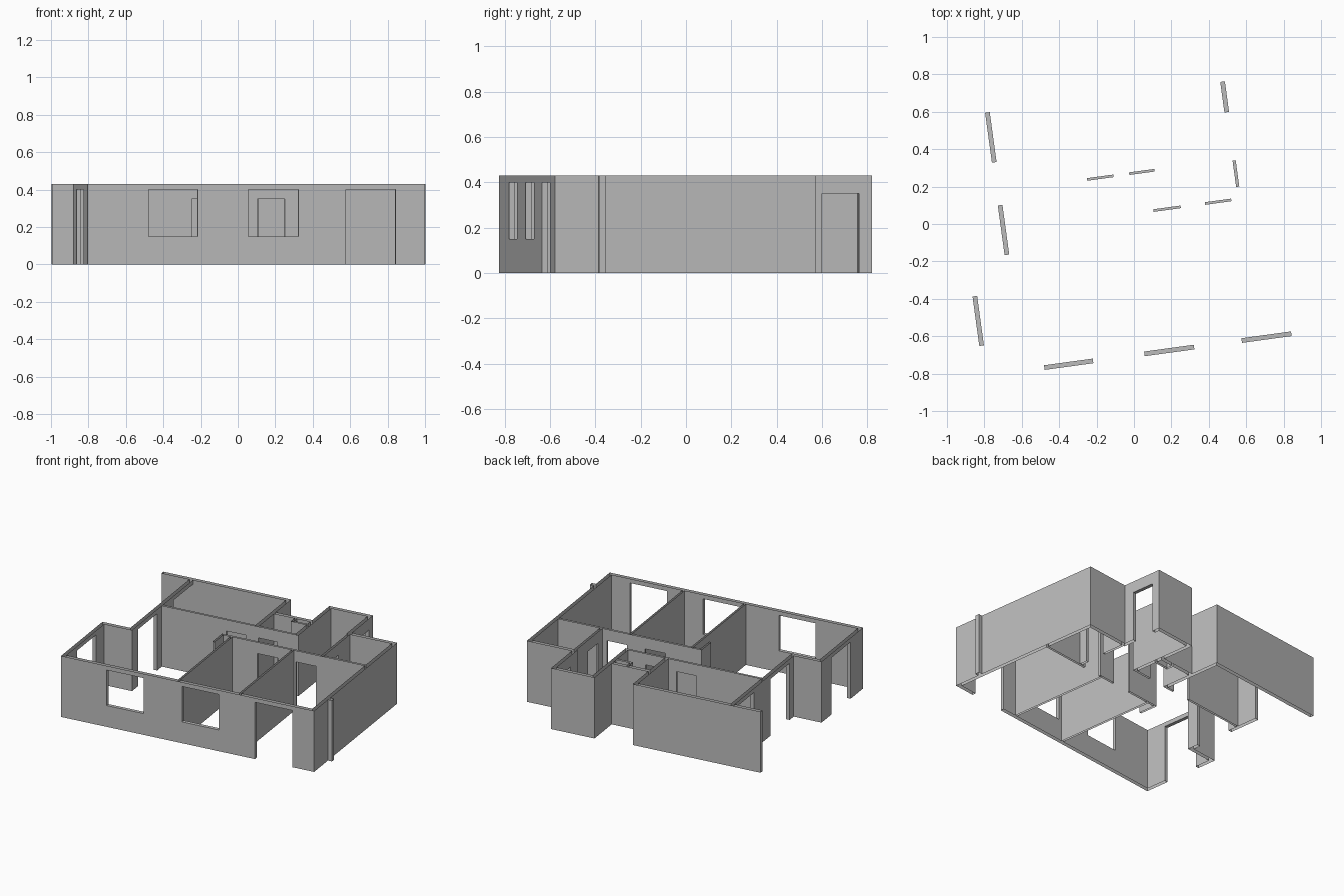
import bpy, bmesh, math
from mathutils import Matrix

if bpy.data.objects.get("Cube"):
    bpy.data.objects.remove(bpy.data.objects["Cube"], do_unlink=True)

ANGLE = math.radians(7.8)      # the plan is turned slightly
H = 0.43                       # wall height
T, P = 0.025, 0.014            # outer wall and partition thickness
DOOR, TALL, SILL = 0.35, 0.40, 0.15

plaster = bpy.data.materials.new("wall_grey")
plaster.use_nodes = True
GREY = (0.5, 0.5, 0.5, 1)
plaster.diffuse_color = GREY
plaster.node_tree.nodes["Principled BSDF"].inputs["Base Color"].default_value = GREY

# Plan lines shared by several walls
FRONT, BACK = -0.708, 0.724
LEFT, RIGHT = -0.908, 0.911
INNER_LEFT, HALL = -0.708, 0.585
RECESS, COURT, ANNEX = -0.128, 0.508, 0.452
NORTH, SOUTH = 0.277, 0.064    # corridor sides
BLOCK, BLOCK_BACK = 0.273, 0.748


def across(u0, u1, v, t=T):
    """Wall running along u, its back side at v."""
    return (u0, u1, v - t, v)


def along(u, v0, v1, t=T):
    """Wall running along v, its right side at u."""
    return (u - t, u, v0, v1)


# Footprints (u0, u1, v0, v1) by part
parts = {
    "front_wall": [across(LEFT, RIGHT, FRONT + T)],
    "right_wall": [along(RIGHT, FRONT, ANNEX)],
    "right_wall_fin": [(RIGHT, 0.94, -0.515, -0.485)],
    "left_wall": [along(LEFT + T, FRONT, RECESS), across(LEFT, INNER_LEFT + T, RECESS)],
    "recessed_left_wall": [along(INNER_LEFT + T, RECESS - T, BACK)],
    "back_wall": [across(LEFT, 0.01, BACK)],
    "court_walls": [along(0.01, NORTH - P, BACK), across(0.01, BLOCK + T, COURT)],
    "back_block_walls": [along(BLOCK + T, NORTH - P, BLOCK_BACK),
                         across(BLOCK, HALL, BLOCK_BACK)],
    "hall_wall": [along(HALL, ANNEX - T, BLOCK_BACK), along(HALL, SOUTH, ANNEX, 0.017)],
    "annex_back_wall": [across(HALL - T, RIGHT, ANNEX)],
    "north_corridor_wall": [across(INNER_LEFT, BLOCK, NORTH, P)],
    "south_corridor_wall": [across(-0.145, RIGHT, SOUTH, P)],
    "living_room_partition": [along(-0.065, FRONT, SOUTH, P)],
    "bedroom_partition": [along(0.376, FRONT, SOUTH, P)],
    "niche_return": [along(-0.131, -0.07, SOUTH, P)],
    "service_shaft": [along(0.174, 0.43, COURT, P), across(0.16, BLOCK, 0.444, P)],
}

# Openings (u0, u1, v0, v1, z0, z1)
openings = [(a, b, FRONT, FRONT + T, z, TALL)
            for a, b, z in ((-0.579, -0.316, SILL), (-0.039, 0.229, SILL), (0.486, 0.754, 0))]
openings += [(u, u + T, a, b, 0, TALL)
             for u, a, b in ((LEFT, -0.534, -0.267), (INNER_LEFT, -0.071, 0.197),
                             (INNER_LEFT, 0.428, 0.697))]
openings += [(HALL - T, HALL, a, b, 0, DOOR) for a, b in ((0.525, 0.69), (0.122, 0.264))]
openings += [(a, b, v - P, v, 0, DOOR)
             for a, b, v in ((-0.216, -0.074, NORTH), (0.011, 0.148, NORTH),
                             (0.113, 0.26, SOUTH), (0.391, 0.533, SOUTH))]

# Grid of cells bounded by every plan line
boxes = [(name, b) for name, bs in parts.items() for b in bs]
footprints = [b for _, b in boxes] + openings


def levels(i):
    return sorted({round(b[k], 4) for b in footprints for k in (i, i + 1)})


us, vs, zs = levels(0), levels(2), [0, SILL, DOOR, TALL, H]


def inside(b, u, v):
    return b[0] < u < b[1] and b[2] < v < b[3]


def mid(line, i):
    return (line[i] + line[i + 1]) / 2


owner = {}
for i in range(len(us) - 1):
    for j in range(len(vs) - 1):
        u, v = mid(us, i), mid(vs, j)
        name = next((n for n, b in boxes if inside(b, u, v)), None)
        if name:
            cuts = [o for o in openings if inside(o, u, v)]
            for k in range(len(zs) - 1):
                if not any(o[4] < mid(zs, k) < o[5] for o in cuts):
                    owner[i, j, k] = name


def build(name):
    """Skin one part's cells wherever they meet open air; tops and feet stay open."""
    bm = bmesh.new()
    for cell in [c for c, n in owner.items() if n == name]:
        for axis in range(3):
            for side in (0, 1):
                near = list(cell)
                near[axis] += 2 * side - 1
                outer = axis == 2 and not 0 <= near[2] < len(zs) - 1
                if tuple(near) in owner or outer:
                    continue
                ring = []
                for a, b in ((0, 0), (1, 0), (1, 1), (0, 1)):
                    idx = list(cell)
                    idx[axis] += side
                    idx[(axis + 1) % 3] += a
                    idx[(axis + 2) % 3] += b
                    ring.append(bm.verts.new((us[idx[0]], vs[idx[1]], zs[idx[2]])))
                bm.faces.new(ring if side else ring[::-1])
    bmesh.ops.remove_doubles(bm, verts=bm.verts, dist=0.0001)
    bmesh.ops.dissolve_limit(bm, angle_limit=0.02, verts=bm.verts, edges=bm.edges)
    bm.transform(Matrix.Rotation(ANGLE, 4, "Z"))
    mesh = bpy.data.meshes.new(name)
    bm.to_mesh(mesh)
    bm.free()
    mesh.materials.append(plaster)
    bpy.context.collection.objects.link(bpy.data.objects.new(name, mesh))


for part in parts:
    build(part)
